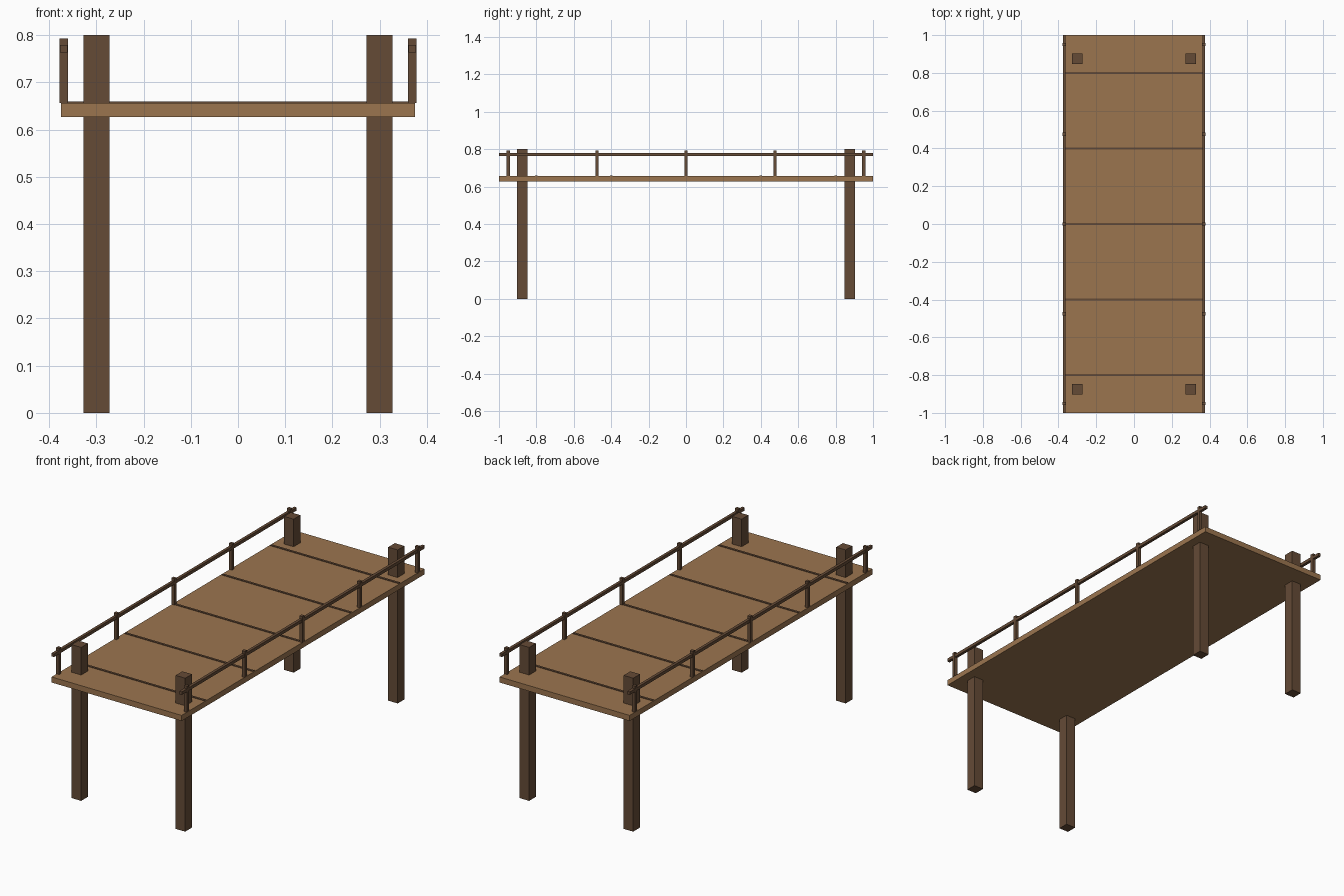
import bpy

cube = bpy.data.objects.get("Cube")
if cube:
    bpy.data.objects.remove(cube, do_unlink=True)


def make_material(name, rgb):
    mat = bpy.data.materials.new(name)
    mat.use_nodes = True
    color = (*rgb, 1.0)
    mat.diffuse_color = color
    mat.node_tree.nodes["Principled BSDF"].inputs["Base Color"].default_value = color
    return mat


light_wood = make_material("light wood", (0.33, 0.178, 0.078))
dark_wood = make_material("dark wood", (0.13, 0.07, 0.037))


def box(name, x, y, bottom, top, width, depth, mat):
    """Box centred on x, y that spans bottom to top in height."""
    bpy.ops.mesh.primitive_cube_add(size=1, location=(x, y, (bottom + top) / 2))
    obj = bpy.context.object
    obj.name = name
    obj.scale = (width, depth, top - bottom)
    bpy.ops.object.transform_apply(location=False, rotation=False, scale=True)
    obj.data.materials.append(mat)
    return obj


DECK_TOP = 0.656

# Walkway deck
box("deck", 0, 0, 0.627, DECK_TOP, 0.75, 2.0, light_wood)

# Thin raised battens across the deck
for i in range(-2, 3):
    box(f"deck_batten_{i + 3}", 0, i * 0.4, DECK_TOP - 0.005, DECK_TOP + 0.003,
        0.74, 0.012, dark_wood)

for side, sx in (("left", 1), ("right", -1)):
    # Support posts rising through the deck
    for end, sy in (("front", -1), ("back", 1)):
        box(f"{end}_{side}_support_post", sx * 0.3, sy * 0.875, 0, 0.8,
            0.055, 0.055, dark_wood)

    # Railing uprights
    for i in range(-2, 3):
        box(f"{side}_railing_upright_{i + 3}", sx * 0.369, i * 0.475,
            DECK_TOP, 0.793, 0.017, 0.017, dark_wood)

    # Handrail
    box(f"{side}_handrail", sx * 0.369, 0, 0.763, 0.779, 0.015, 2.0, dark_wood)
